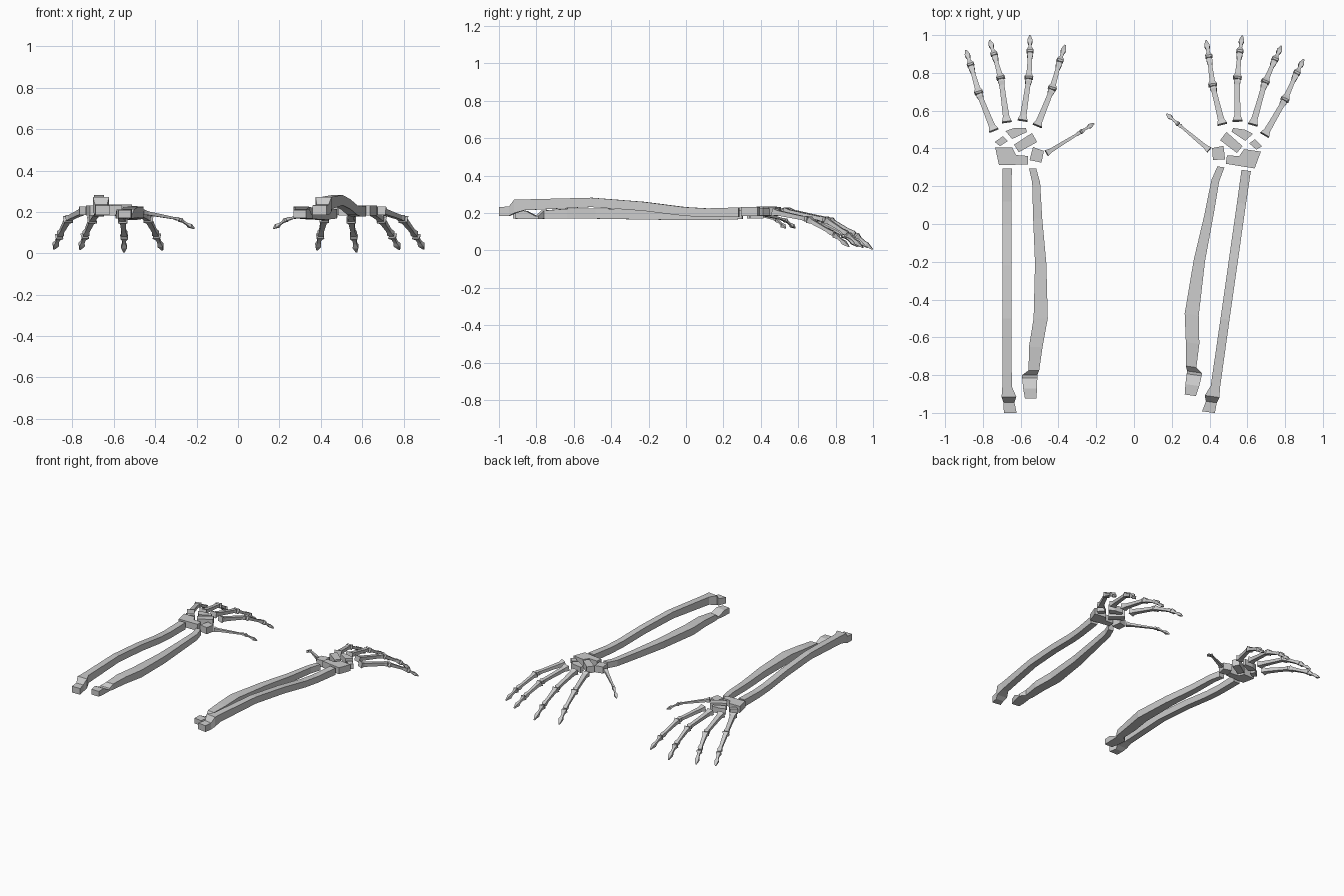
import bpy, bmesh, math
from mathutils import Vector, Matrix

# Left arm is built in place; right arm is its mirror, turned slightly inwards
SIDES = {
    "left": Matrix.Identity(4),
    "right": Matrix.Translation((-0.113, 0.086, 0))
    @ Matrix.Rotation(math.radians(-8.1), 4, 'Z')
    @ Matrix.Diagonal((-1, 1, 1, 1)),
}


def loft(name, rings):
    """Skin a list of equal-sized point loops, cap both ends, one object per side."""
    for side, mat in SIDES.items():
        bm = bmesh.new()
        loops = [[bm.verts.new(mat @ Vector(p)) for p in r] for r in rings]
        n = len(loops[0])
        for a, b in zip(loops, loops[1:]):
            for i in range(n):
                j = (i + 1) % n
                bm.faces.new((a[i], a[j], b[j], b[i]))
        bm.faces.new(loops[0])
        bm.faces.new(loops[-1])
        bmesh.ops.recalc_face_normals(bm, faces=bm.faces)
        me = bpy.data.meshes.new(f"{side}_{name}")
        bm.to_mesh(me)
        bm.free()
        bpy.context.collection.objects.link(bpy.data.objects.new(me.name, me))


def long_bone(name, sections):
    """Box-section bone along y: sections are (y, x centre, width, z low, z high)."""
    loft(name, [[(x - w / 2, y, lo), (x + w / 2, y, lo), (x + w / 2, y, hi), (x - w / 2, y, hi)]
                for y, x, w, lo, hi in sections])


def slab(name, outline, lo, hi):
    """Wrist bone: flat outline extruded in z."""
    loft(name, [[(x, y, z) for x, y in outline] for z in (lo, hi)])


def finger_bone(name, p0, p1, profile):
    """Square-section bone from p0 to p1: profile is (position, width)."""
    p0, p1 = Vector(p0), Vector(p1)
    d = (p1 - p0).normalized()
    s = d.cross(Vector((0, 0, 1))).normalized()
    u = s.cross(d)
    loft(name, [[p0.lerp(p1, t) + (s * a + u * b * 0.8) * w / 2
                 for a, b in ((-1, -1), (1, -1), (1, 1), (-1, 1))] for t, w in profile])


# Forearm bones
long_bone("outer_forearm_bone", [
    (-1.0, -0.655, 0.068, 0.185, 0.232), (-0.945, -0.662, 0.058, 0.185, 0.235),
    (-0.915, -0.662, 0.078, 0.20, 0.272), (-0.86, -0.672, 0.05, 0.215, 0.273),
    (-0.5, -0.672, 0.048, 0.232, 0.282), (-0.22, -0.672, 0.048, 0.212, 0.26),
    (0.0, -0.672, 0.048, 0.185, 0.232), (0.12, -0.672, 0.048, 0.178, 0.225),
    (0.295, -0.672, 0.05, 0.178, 0.23)])
long_bone("inner_forearm_bone", [
    (-0.925, -0.547, 0.06, 0.17, 0.21), (-0.87, -0.55, 0.074, 0.168, 0.212),
    (-0.815, -0.552, 0.08, 0.168, 0.183), (-0.80, -0.552, 0.08, 0.168, 0.186),
    (-0.775, -0.53, 0.056, 0.17, 0.213),
    (-0.65, -0.52, 0.072, 0.172, 0.223), (-0.5, -0.494, 0.075, 0.17, 0.225),
    (-0.21, -0.494, 0.06, 0.165, 0.217), (0.03, -0.51, 0.048, 0.162, 0.21),
    (0.22, -0.518, 0.042, 0.165, 0.21), (0.295, -0.537, 0.038, 0.168, 0.213)])

# Wrist bones
slab("wrist_base", [(-0.735, 0.405), (-0.645, 0.405), (-0.625, 0.365), (-0.56, 0.36),
                    (-0.56, 0.315), (-0.715, 0.312)], 0.183, 0.232)
slab("wrist_inner", [(-0.535, 0.407), (-0.477, 0.387), (-0.49, 0.325), (-0.553, 0.338)], 0.172, 0.222)
slab("wrist_middle", [(-0.635, 0.42), (-0.54, 0.482), (-0.513, 0.434), (-0.61, 0.38)], 0.185, 0.235)
slab("wrist_upper", [(-0.68, 0.492), (-0.636, 0.508), (-0.572, 0.508), (-0.567, 0.487),
                     (-0.645, 0.45)], 0.188, 0.232)
slab("wrist_outer", [(-0.737, 0.434), (-0.694, 0.465), (-0.668, 0.439), (-0.71, 0.412)], 0.188, 0.225)

# Fingers: base, knuckle, joint and tip points
PALM = [(0, 0.052), (0.12, 0.034), (0.5, 0.029), (0.86, 0.027), (0.95, 0.036), (1, 0.026)]
MIDDLE = [(0.0, 0.026), (0.05, 0.046), (0.18, 0.028), (0.75, 0.022), (0.92, 0.032), (1, 0.024)]
TIP = [(0.02, 0.024), (0.1, 0.038), (0.3, 0.018), (0.5, 0.018), (0.68, 0.028), (1, 0.007)]
FINGERS = {
    "little": [(-0.742, 0.495, 0.205), (-0.82, 0.688, 0.168), (-0.862, 0.835, 0.088), (-0.89, 0.92, 0.02)],
    "ring": [(-0.673, 0.54, 0.21), (-0.704, 0.767, 0.165), (-0.738, 0.89, 0.09), (-0.764, 0.973, 0.018)],
    "long": [(-0.59, 0.548, 0.21), (-0.557, 0.767, 0.165), (-0.55, 0.905, 0.088), (-0.551, 0.998, 0.006)],
    "index": [(-0.512, 0.52, 0.207), (-0.435, 0.71, 0.168), (-0.395, 0.855, 0.09), (-0.365, 0.947, 0.015)],
}
for name, pts in FINGERS.items():
    for part, prof, a, b in zip(("palm_bone", "middle_bone", "tip_bone"), (PALM, MIDDLE, TIP), pts, pts[1:]):
        finger_bone(f"{name}_finger_{part}", a, b, prof)

# Thumb
finger_bone("thumb_lower_bone", (-0.463, 0.375, 0.198), (-0.285, 0.485, 0.165),
            [(0, 0.034), (0.14, 0.022), (0.5, 0.018), (0.88, 0.013), (0.96, 0.02), (1, 0.014)])
finger_bone("thumb_tip_bone", (-0.285, 0.485, 0.165), (-0.212, 0.532, 0.12),
            [(0.02, 0.014), (0.08, 0.024), (0.3, 0.012), (0.55, 0.013), (0.72, 0.024), (1, 0.007)])
